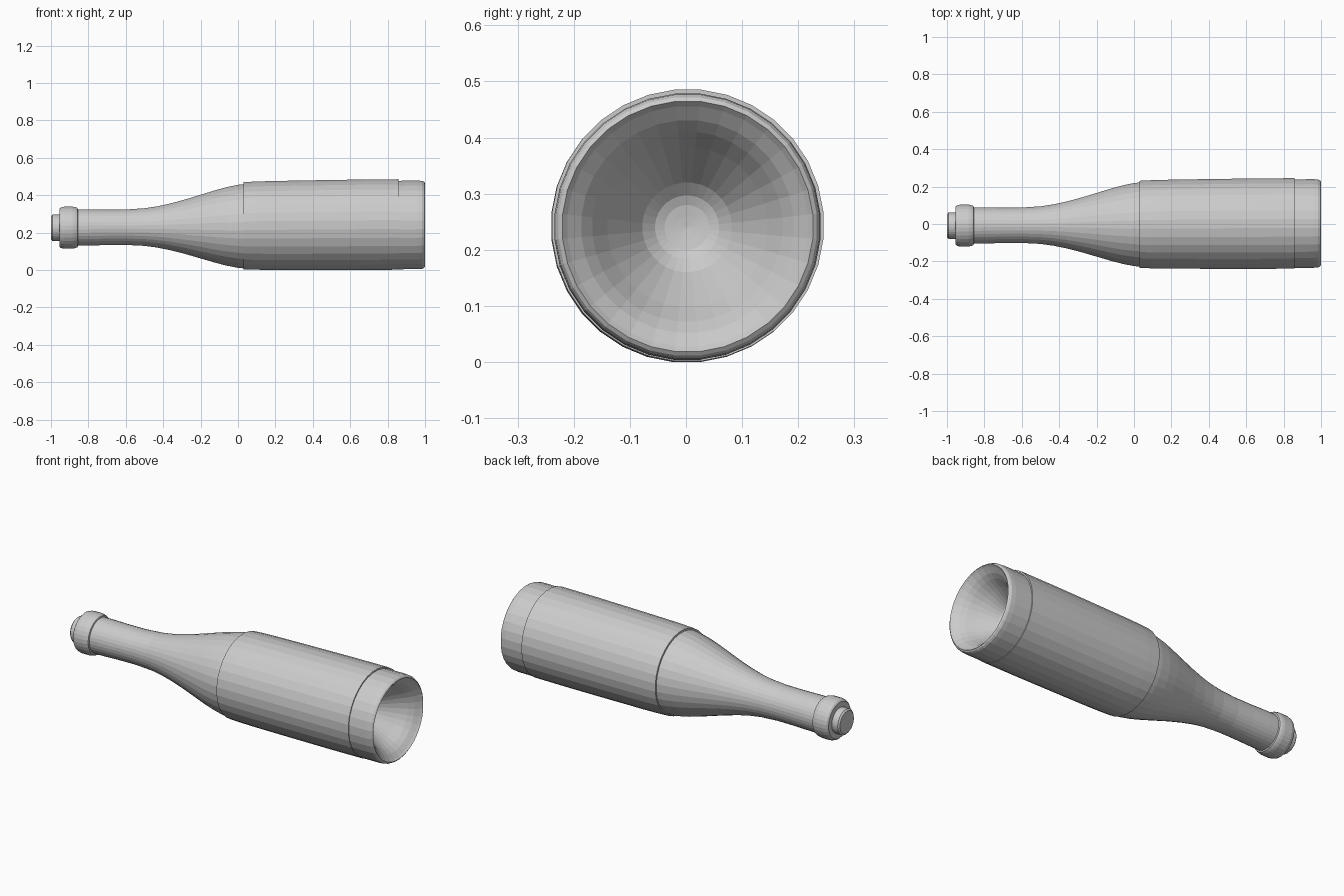
import bpy
import bmesh
import math

cube = bpy.data.objects.get("Cube")
if cube:
    bpy.data.objects.remove(cube, do_unlink=True)

SIDES = 32

grey = bpy.data.materials.new("plain_grey")
grey.use_nodes = True
colour = (0.6, 0.6, 0.6, 1)
grey.diffuse_color = colour
grey.node_tree.nodes["Principled BSDF"].inputs["Base Color"].default_value = colour


def turned(name, profile, dy=0.0, dz=0.0):
    """Revolve (x, radius) points around the slightly tilted bottle axis."""
    bm = bmesh.new()
    rings = []
    for x, r in profile:
        cy, cz = -0.003 + 0.006 * x + dy, 0.241 + 0.008 * x + dz
        if r == 0:
            rings.append([bm.verts.new((x, cy, cz))] * SIDES)
            continue
        ring = []
        for i in range(SIDES):
            a = math.tau * (i + 0.5) / SIDES
            ring.append(bm.verts.new((x, cy + r * math.sin(a), cz + r * math.cos(a))))
        rings.append(ring)
    for a, b in zip(rings, rings[1:]):
        for i in range(SIDES):
            j = (i + 1) % SIDES
            corners = list(dict.fromkeys((a[i], a[j], b[j], b[i])))
            bm.faces.new(corners)
    bmesh.ops.recalc_face_normals(bm, faces=bm.faces)
    mesh = bpy.data.meshes.new(name)
    bm.to_mesh(mesh)
    bm.free()
    mesh.materials.append(grey)
    obj = bpy.data.objects.new(name, mesh)
    bpy.context.collection.objects.link(obj)
    return obj


# Glass: neck, shoulder, body, then the hollow in the base
turned("bottle_glass", [
    (-0.94, 0), (-0.94, 0.098), (-0.8, 0.097), (-0.7, 0.095), (-0.6, 0.095),
    (-0.5, 0.101), (-0.43, 0.111), (-0.36, 0.126), (-0.28, 0.147),
    (-0.2, 0.171), (-0.12, 0.195), (-0.06, 0.211), (0, 0.223), (0.06, 0.229),
    (0.2, 0.234), (0.6, 0.237), (0.96, 0.238), (0.985, 0.236), (0.995, 0.231),
    (1, 0.224), (0.99, 0.215), (0.968, 0.19), (0.943, 0.17), (0.9, 0.143),
    (0.81, 0.08), (0.79, 0.057), (0.783, 0.04), (0.78, 0.02), (0.778, 0)])

# Raised collar around the mouth
turned("mouth_collar", [
    (-0.955, 0), (-0.955, 0.1), (-0.948, 0.108), (-0.93, 0.113),
    (-0.885, 0.113), (-0.87, 0.11), (-0.858, 0.105), (-0.855, 0.094)])

# Stopper in the mouth
turned("stopper", [
    (-1, 0), (-1, 0.062), (-0.992, 0.071), (-0.965, 0.072), (-0.945, 0.07)])

# Thin label sleeve around the body
turned("label_sleeve", [
    (0.03, 0.222), (0.03, 0.234), (0.1, 0.237), (0.2, 0.239), (0.4, 0.241),
    (0.65, 0.243), (0.857, 0.243), (0.857, 0.232)], dy=0.001, dz=0.003)

# Rest the lowest point on the ground
parts = [o for o in bpy.context.scene.objects if o.type == "MESH"]
low = min(v.co.z for o in parts for v in o.data.vertices)
for o in parts:
    for v in o.data.vertices:
        v.co.z -= low
